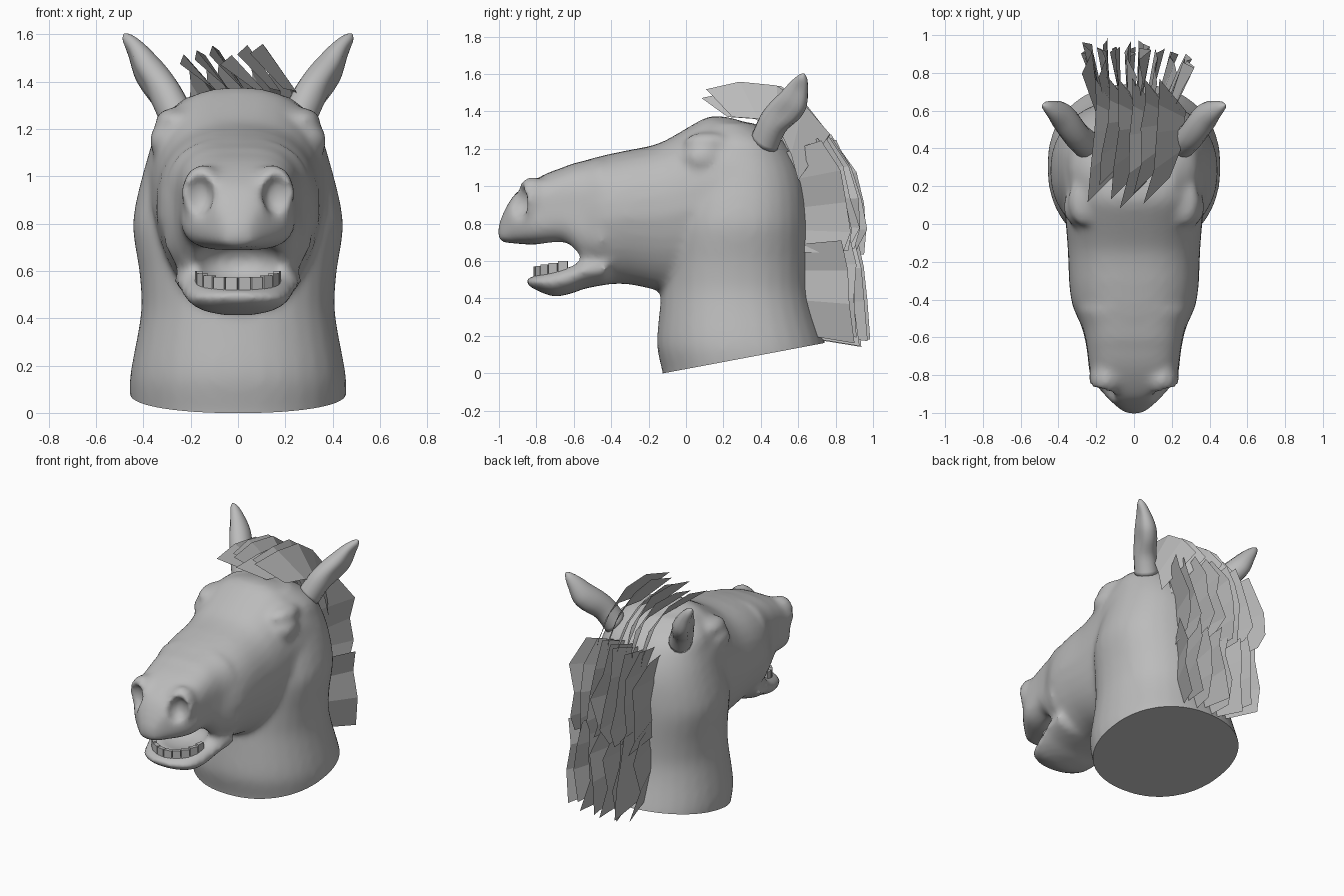
import bpy, bmesh, math, random
from mathutils import Vector, Matrix

random.seed(4)
if "Cube" in bpy.data.objects:
    bpy.data.objects.remove(bpy.data.objects["Cube"], do_unlink=True)

grey = bpy.data.materials.new("plain grey")
grey.use_nodes = True
grey.diffuse_color = (0.5, 0.5, 0.5, 1)
grey.node_tree.nodes["Principled BSDF"].inputs["Base Color"].default_value = (0.5, 0.5, 0.5, 1)


def make_object(name, bm, smooth=False):
    bmesh.ops.recalc_face_normals(bm, faces=bm.faces[:])
    mesh = bpy.data.meshes.new(name)
    bm.to_mesh(mesh)
    bm.free()
    mesh.materials.append(grey)
    for p in mesh.polygons:
        p.use_smooth = smooth
    ob = bpy.data.objects.new(name, mesh)
    bpy.context.scene.collection.objects.link(ob)
    return ob


def refine(rings):
    """Add rounded in-between rings."""
    out, last = [], len(rings) - 1
    for i in range(last):
        quad = zip(rings[max(i - 1, 0)], rings[i], rings[i + 1], rings[min(i + 2, last)])
        out.append(rings[i])
        out.append([(b + c) * 0.5625 - (a + d) * 0.0625 for a, b, c, d in quad])
    return out + [rings[-1]]


def loft(bm, rings):
    """Skin a list of equal-length point rings and cap both ends."""
    loops = [[bm.verts.new(p) for p in ring] for ring in refine(refine(rings))]
    n = len(loops[0])
    for a, b in zip(loops, loops[1:]):
        for i in range(n):
            bm.faces.new((a[i], a[(i + 1) % n], b[(i + 1) % n], b[i]))
    bm.faces.new(loops[0])
    bm.faces.new(loops[-1])


def oval(power, sides=32):
    """Unit superellipse."""
    pts = []
    for i in range(sides):
        a = 2 * math.pi * i / sides
        c, s = math.cos(a), math.sin(a)
        pts.append((math.copysign(abs(c) ** (2 / power), c),
                    math.copysign(abs(s) ** (2 / power), s)))
    return pts


def loft_along_y(bm, sections, power, taper):
    # section: y, top z, bottom z, half width; taper narrows the lower half
    loft(bm, [[Vector((w * u * (1 + taper * min(v, 0)), y, (t + b) / 2 + (t - b) / 2 * v))
               for u, v in oval(power)] for y, t, b, w in sections])


def ellipsoid(bm, centre, radii, turn=0.0):
    m = (Matrix.Translation(centre) @ Matrix.Rotation(turn, 4, 'Z')
         @ Matrix.Diagonal((*radii, 1)))
    bmesh.ops.create_uvsphere(bm, u_segments=24, v_segments=14, radius=1, matrix=m)


# Head skin: neck, skull with muzzle, lower jaw, eyes and nostril flares
bm = bmesh.new()
neck = [  # z, front y, back y, half width
    (-0.14, -0.115, 0.78, 0.44), (0.0, -0.125, 0.775, 0.452), (0.14, -0.155, 0.75, 0.458),
    (0.30, -0.145, 0.70, 0.43), (0.45, -0.13, 0.668, 0.408), (0.62, -0.12, 0.665, 0.42),
    (0.80, -0.10, 0.665, 0.445), (1.0, -0.05, 0.645, 0.405), (1.15, 0.0, 0.59, 0.36),
    (1.25, 0.05, 0.51, 0.32), (1.34, 0.10, 0.36, 0.21)]
loft(bm, [[Vector((w * u, (f + b) / 2 + (b - f) / 2 * v, z)) for u, v in oval(2.2)]
          for z, f, b, w in neck])
loft_along_y(bm, [
    (0.46, 1.25, 0.55, 0.34), (0.32, 1.34, 0.47, 0.395), (0.18, 1.375, 0.43, 0.388),
    (0.08, 1.355, 0.42, 0.37), (-0.13, 1.235, 0.44, 0.352), (-0.30, 1.195, 0.475, 0.345),
    (-0.42, 1.17, 0.475, 0.33), (-0.50, 1.15, 0.465, 0.298), (-0.56, 1.13, 0.455, 0.268)],
    2.5, 0.2)
loft_along_y(bm, [
    (-0.45, 1.16, 0.56, 0.31), (-0.55, 1.135, 0.59, 0.272), (-0.61, 1.12, 0.645, 0.258),
    (-0.66, 1.10, 0.685, 0.248), (-0.73, 1.075, 0.685, 0.24), (-0.80, 1.04, 0.685, 0.23),
    (-0.87, 0.995, 0.69, 0.185), (-0.93, 0.94, 0.695, 0.13), (-0.98, 0.85, 0.70, 0.075),
    (-1.005, 0.78, 0.715, 0.035)], 3, -0.08)
loft_along_y(bm, [
    (-0.42, 0.64, 0.475, 0.275), (-0.55, 0.625, 0.45, 0.255), (-0.60, 0.595, 0.43, 0.242),
    (-0.70, 0.56, 0.41, 0.217), (-0.78, 0.53, 0.435, 0.178), (-0.83, 0.515, 0.46, 0.115),
    (-0.855, 0.505, 0.48, 0.05)], 2.5, 0.2)
for s in (-1, 1):
    ellipsoid(bm, (s * 0.28, 0.09, 1.15), (0.096, 0.11, 0.085))
    ellipsoid(bm, (s * 0.265, 0.12, 1.235), (0.085, 0.13, 0.055))
    ellipsoid(bm, (s * 0.147, -0.82, 0.93), (0.092, 0.10, 0.12))
head = make_object("head", bm)

# Hollows for the mouth and nostrils
bm = bmesh.new()
ellipsoid(bm, (0, -0.64, 0.635), (0.19, 0.18, 0.105))
for s in (-1, 1):
    ellipsoid(bm, (s * 0.175, -0.91, 0.92), (0.068, 0.085, 0.095), s * 0.5)
cutter = make_object("hollow_cutter", bm)
cutter.hide_render = True


def fuse(voxel):
    mod = head.modifiers.new("fuse", 'REMESH')
    mod.mode = 'VOXEL'
    mod.voxel_size = voxel


fuse(0.018)
cut = head.modifiers.new("hollows", 'BOOLEAN')
cut.operation = 'DIFFERENCE'
cut.solver = 'EXACT'
cut.object = cutter
fuse(0.018)
soft = head.modifiers.new("soften", 'SMOOTH')
soft.factor = 0.5
soft.iterations = 9

# Apply the modifiers, then trim the neck along its sloping hem and close it
bpy.context.view_layer.update()
evaluated = head.evaluated_get(bpy.context.evaluated_depsgraph_get())
mesh = bpy.data.meshes.new_from_object(evaluated)
head.modifiers.clear()
head.data = mesh
bpy.data.objects.remove(cutter, do_unlink=True)
bm = bmesh.new()
bm.from_mesh(mesh)
for f in bm.faces:
    f.smooth = True
    f.material_index = 0
bmesh.ops.bisect_plane(bm, geom=bm.verts[:] + bm.edges[:] + bm.faces[:],
                       plane_co=(0, -0.12, 0), plane_no=Vector((0, -0.188, 1)).normalized(),
                       clear_inner=True)
rim = [e for e in bm.edges if e.is_boundary]
for f in bmesh.ops.edgeloop_fill(bm, edges=rim)["faces"]:
    f.smooth = False
bmesh.ops.recalc_face_normals(bm, faces=bm.faces[:])
bm.to_mesh(mesh)
bm.free()
if not mesh.materials:
    mesh.materials.append(grey)

# Ears: tapering lofts, slightly hollowed on the outer side
ear_path = [  # x, y, z, wide radius, thin radius
    (0.25, 0.42, 1.235, 0.08, 0.075), (0.30, 0.465, 1.335, 0.08, 0.07),
    (0.35, 0.525, 1.40, 0.088, 0.075), (0.393, 0.575, 1.46, 0.08, 0.067),
    (0.432, 0.605, 1.53, 0.054, 0.045), (0.465, 0.625, 1.58, 0.027, 0.024),
    (0.48, 0.63, 1.60, 0.006, 0.006)]
axis = Vector((0.23, 0.21, 0.36)).normalized()
thin = Vector((1, -0.35, -0.4))
thin = (thin - axis * thin.dot(axis)).normalized()
wide = axis.cross(thin)
for side, label in ((1, "left"), (-1, "right")):
    bm = bmesh.new()
    rings = []
    for x, y, z, rw, rt in ear_path:
        ring = []
        for u, v in oval(2, 14):
            if v > 0 and 1.36 < z < 1.57:
                v *= 0.6 + 0.4 * abs(u)
            p = Vector((x, y, z)) + wide * rw * u + thin * rt * v
            ring.append(Vector((p.x * side, p.y, p.z)))
        rings.append(ring)
    loft(bm, rings)
    make_object(label + "_ear", bm, smooth=True)

# Lower teeth along a curved row
bm = bmesh.new()
for i in range(10):
    a = math.radians(-81 + 18 * i)
    centre = (0.168 * math.sin(a), -0.63 - 0.17 * math.cos(a),
              0.533 + 0.035 * (1 - math.cos(a)))
    bmesh.ops.create_cube(bm, size=1, matrix=Matrix.Translation(centre)
                          @ Matrix.Rotation(a, 4, 'Z') @ Matrix.Diagonal((0.05, 0.026, 0.075, 1)))
make_object("lower_teeth", bm)


# Hair: flat cards, each a strip between an inner and an outer edge
def card(bm, inner, outer):
    a = [bm.verts.new(p) for p in inner]
    b = [bm.verts.new(p) for p in outer]
    for i in range(len(a) - 1):
        bm.faces.new((a[i], b[i], b[i + 1], a[i + 1]))


def mane(name, rows, count):
    # row: inner y, inner z, outer y, outer z; the cards fan out sideways
    bm = bmesh.new()
    for i in range(count):
        x = -0.17 + 0.34 * i / (count - 1)
        tip = x * 1.6 + 0.02
        round_off = 0.38 * (1 - math.sqrt(1 - (x / 0.44) ** 2))
        short = random.uniform(0.0, 0.07) + 0.4 * max(0, tip - 0.12)
        drop = random.uniform(-0.03, 0.03)
        inner, outer = [], []
        for yi, zi, yo, zo in rows:
            inner.append((x + random.uniform(-0.015, 0.015), yi - round_off, zi + drop))
            outer.append((tip + random.uniform(-0.035, 0.035),
                          yo - short + random.uniform(-0.02, 0.015), zo + drop))
        card(bm, inner, outer)
    make_object(name, bm)


mane("upper_mane", [(0.54, 1.19, 0.83, 1.26), (0.60, 1.05, 0.92, 1.10), (0.63, 0.90, 0.97, 0.93),
                    (0.64, 0.78, 0.995, 0.77), (0.64, 0.66, 0.96, 0.66)], 8)
mane("lower_mane", [(0.64, 0.70, 0.93, 0.72), (0.64, 0.56, 0.97, 0.56),
                    (0.65, 0.40, 0.98, 0.38), (0.69, 0.21, 0.995, 0.17)], 8)

bm = bmesh.new()
crest = [  # lower y, z, upper y, z
    (0.20, 1.37, 0.06, 1.52), (0.35, 1.36, 0.25, 1.56), (0.48, 1.29, 0.46, 1.54),
    (0.55, 1.17, 0.62, 1.44), (0.60, 1.03, 0.77, 1.28)]
for i in range(6):
    x = -0.13 + 0.065 * i
    back, down = random.uniform(0.0, 0.16), random.uniform(0.0, 0.06)
    inner, outer = [], []
    for k, (yl, zl, yu, zu) in enumerate(crest):
        t = 1 - k / 4
        shift = -0.06 * t * t + random.uniform(-0.015, 0.015)
        inner.append((x + shift + 0.07, yl + back * t, zl))
        outer.append((x + shift - 0.07, yu + back * t, zu - down))
    card(bm, inner, outer)
make_object("forelock", bm)
